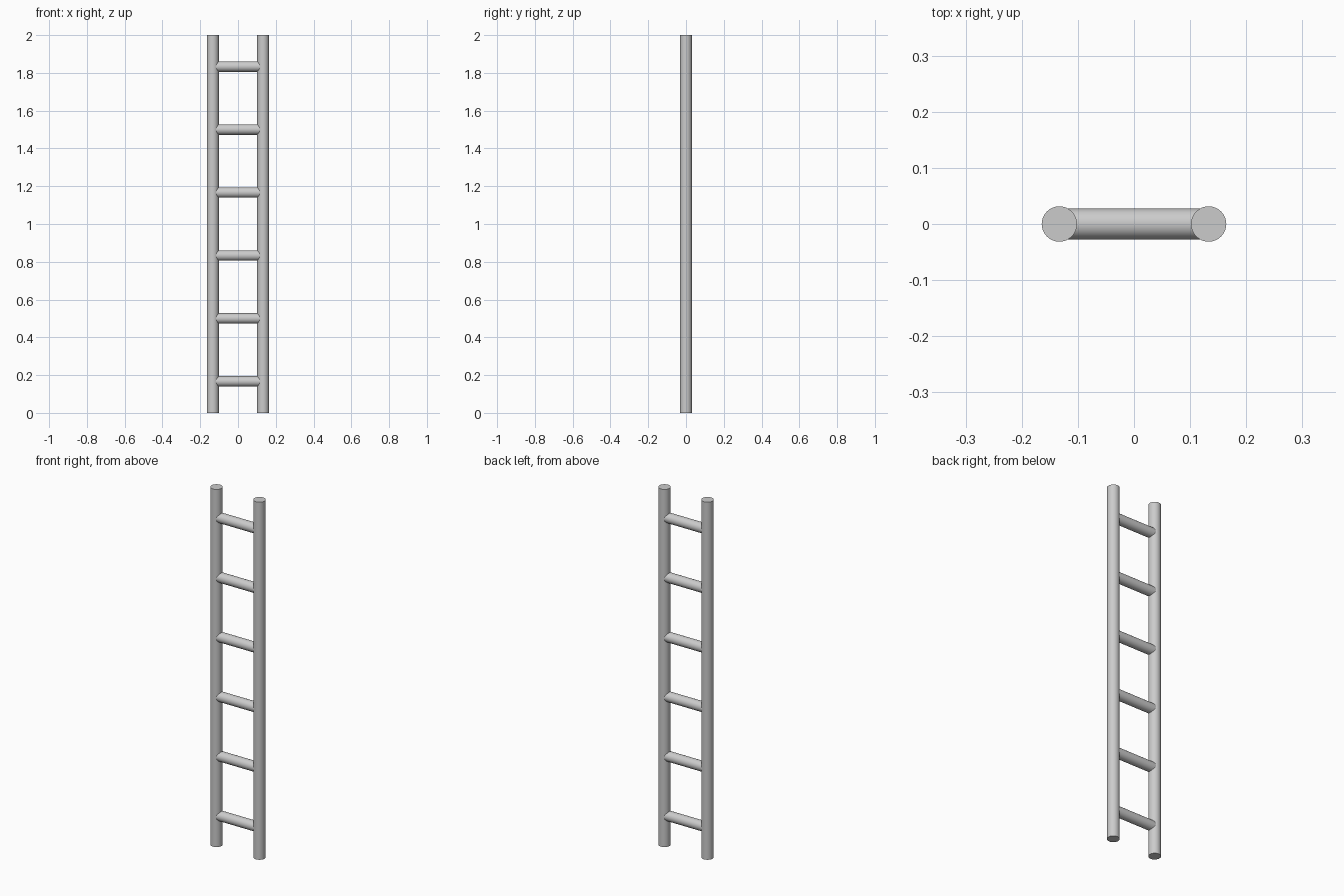
import bpy
import math

if "Cube" in bpy.data.objects:
    bpy.data.objects.remove(bpy.data.objects["Cube"])

SECTIONS = 6
HEIGHT = 2.0
STEP = HEIGHT / SECTIONS
RAIL_X, RAIL_R = 0.133, 0.0315
RUNG_R = 0.0275


def cylinder(name, radius, depth, location, rotation=(0, 0, 0)):
    bpy.ops.mesh.primitive_cylinder_add(vertices=32, radius=radius, depth=depth,
                                        location=location, rotation=rotation)
    obj = bpy.context.object
    obj.name = name
    bpy.ops.object.shade_smooth_by_angle(angle=math.radians(30))
    return obj


# Six stacked ladder sections, each with two rail pieces and a central rung
for i in range(SECTIONS):
    z = (i + 0.5) * STEP
    for side, sign in (("left", -1), ("right", 1)):
        cylinder(f"{side}_rail_{i + 1}", RAIL_R, STEP, (sign * RAIL_X, 0, z))
    cylinder(f"rung_{i + 1}", RUNG_R, 2 * RAIL_X, (0, 0, z), (0, math.pi / 2, 0))
